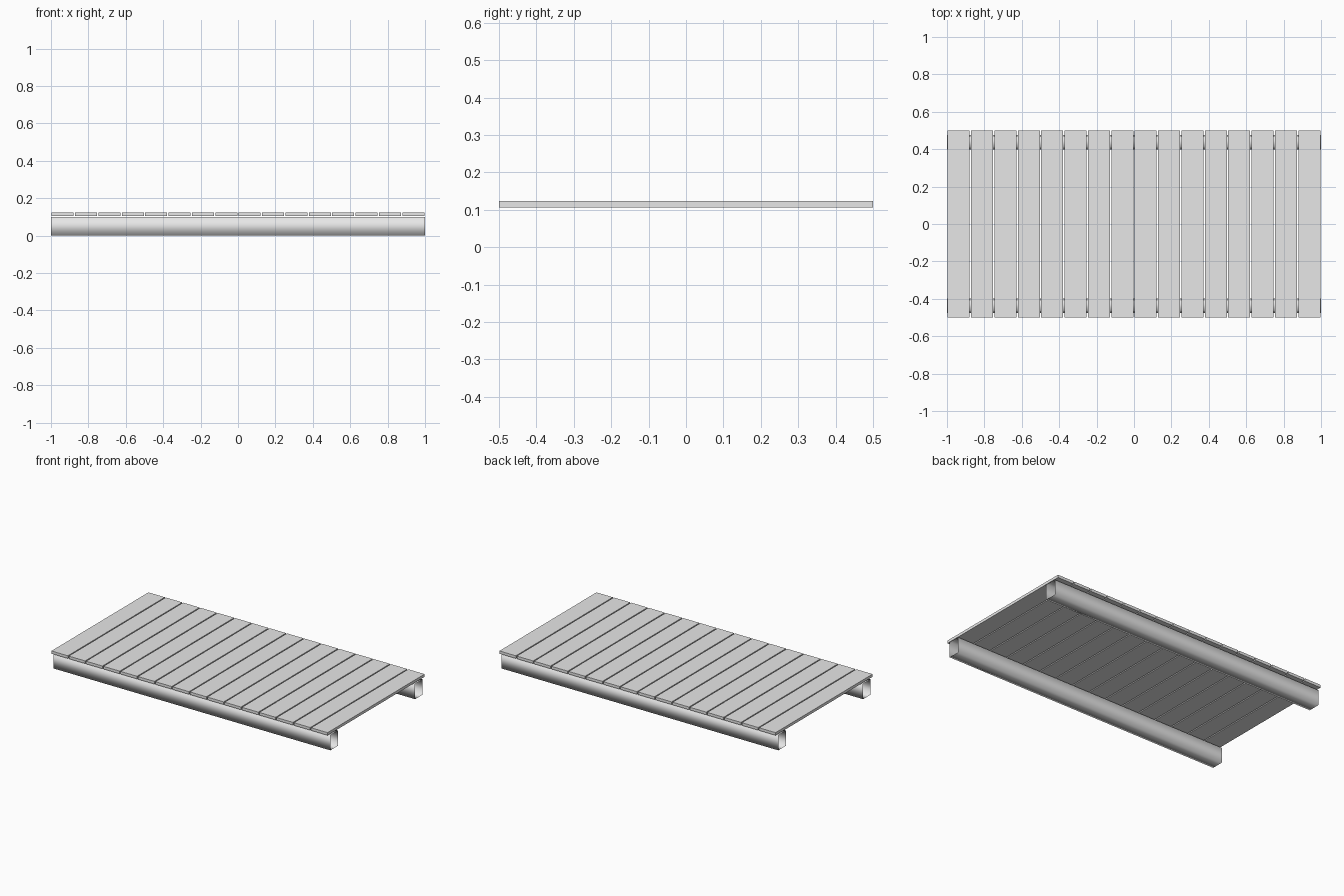
import bpy
import bmesh

cube = bpy.data.objects.get("Cube")
if cube:
    bpy.data.objects.remove(cube, do_unlink=True)

# Single plain grey for the whole deck
grey = bpy.data.materials.new("light grey")
grey.use_nodes = True
grey.diffuse_color = (0.8, 0.8, 0.8, 1)
grey.node_tree.nodes["Principled BSDF"].inputs["Base Color"].default_value = (0.8, 0.8, 0.8, 1)


def box(name, center, size, open_ends=False, smooth=False):
    """Box from centre and size; open_ends drops the two x faces to leave a tube."""
    bm = bmesh.new()
    bmesh.ops.create_cube(bm, size=1)
    bmesh.ops.scale(bm, vec=size, verts=bm.verts)
    if open_ends:
        ends = [f for f in bm.faces if abs(f.normal.x) > 0.9]
        bmesh.ops.delete(bm, geom=ends, context="FACES_ONLY")
    for face in bm.faces:
        face.smooth = smooth
    mesh = bpy.data.meshes.new(name)
    bm.to_mesh(mesh)
    bm.free()
    mesh.materials.append(grey)
    obj = bpy.data.objects.new(name, mesh)
    obj.location = center
    bpy.context.collection.objects.link(obj)
    return obj


# Two open-ended hollow beams along the long sides
for side, name in ((-1, "front_beam"), (1, "back_beam")):
    box(name, (0, side * 0.437, 0.05), (2, 0.078, 0.1), open_ends=True, smooth=True)

# Row of deck planks laid across, with narrow gaps
PLANKS = 16
pitch = 2 / PLANKS
for i in range(PLANKS):
    x = -1 + pitch * (i + 0.5)
    box(f"plank_{i + 1}", (x, 0, 0.115), (pitch - 0.007, 1, 0.018))
